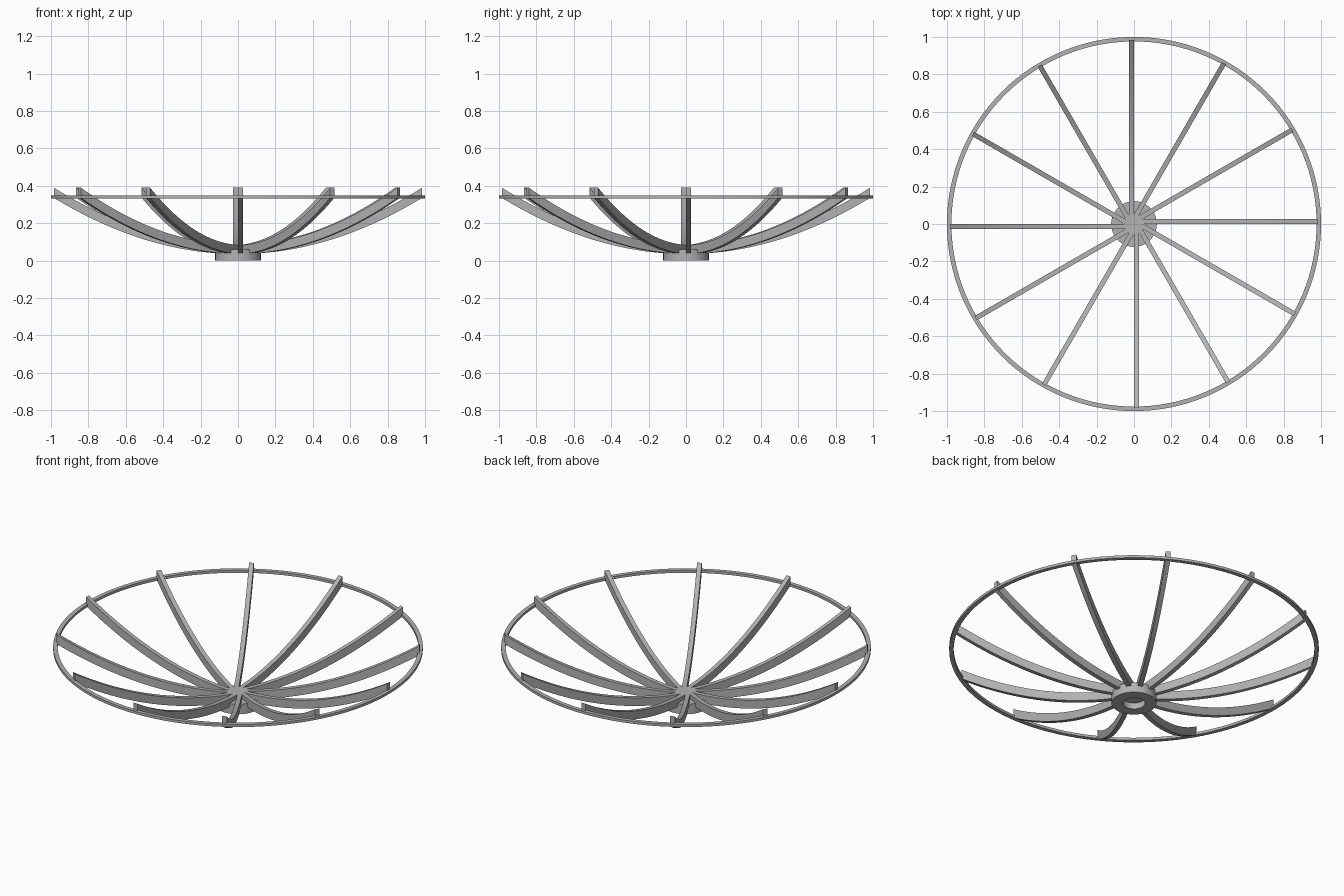
import bpy, bmesh, math

if "Cube" in bpy.data.objects:
    bpy.data.objects.remove(bpy.data.objects["Cube"], do_unlink=True)

RIBS = 12
STEPS = 28
RIB_END = 0.985
RIB_WIDTH = 0.026

grey = bpy.data.materials.new("plain grey")
grey.use_nodes = True
colour = (0.45, 0.45, 0.45, 1)
grey.diffuse_color = colour
grey.node_tree.nodes["Principled BSDF"].inputs["Base Color"].default_value = colour


def finish(name, bm):
    bmesh.ops.recalc_face_normals(bm, faces=bm.faces)
    mesh = bpy.data.meshes.new(name)
    bm.to_mesh(mesh)
    bm.free()
    mesh.materials.append(grey)
    obj = bpy.data.objects.new(name, mesh)
    bpy.context.collection.objects.link(obj)
    bpy.ops.object.select_all(action="DESELECT")
    obj.select_set(True)
    bpy.context.view_layer.objects.active = obj
    bpy.ops.object.shade_smooth_by_angle(angle=math.radians(30))
    return obj


def collar(name, inner, outer, low, high, sides):
    """Rectangular section turned about the z axis."""
    bm = bmesh.new()
    section = [(inner, low), (outer, low), (outer, high), (inner, high)]
    loops = []
    for i in range(sides):
        a = math.tau * i / sides
        loops.append([bm.verts.new((r * math.cos(a), r * math.sin(a), z)) for r, z in section])
    for i in range(sides):
        here, there = loops[i], loops[(i + 1) % sides]
        for k in range(4):
            n = (k + 1) % 4
            bm.faces.new((here[k], there[k], there[n], here[n]))
    return finish(name, bm)


def rib_mesh():
    """Curved upright strip, lying to one side of its radial line."""
    bm = bmesh.new()
    loops = []
    for i in range(STEPS + 1):
        x = RIB_END * i / STEPS
        low = 0.035 + 0.31 * x * x
        high = 0.083 + 0.316 * x * x
        corners = [(0, low), (RIB_WIDTH, low), (RIB_WIDTH, high), (0, high)]
        loops.append([bm.verts.new((x, y, z)) for y, z in corners])
    for here, there in zip(loops, loops[1:]):
        for k in range(4):
            n = (k + 1) % 4
            bm.faces.new((here[k], there[k], there[n], here[n]))
    bm.faces.new(loops[0])
    bm.faces.new(loops[-1])
    return bm


# Rim and hub
collar("rim", 0.976, 1.0, 0.333, 0.348, 128)
collar("hub", 0.06, 0.122, 0.0, 0.06, 64)

# Ribs spaced evenly around the hub
first = finish("rib_1", rib_mesh())
for i in range(1, RIBS):
    rib = bpy.data.objects.new(f"rib_{i + 1}", first.data)
    rib.rotation_euler.z = math.tau * i / RIBS
    bpy.context.collection.objects.link(rib)
